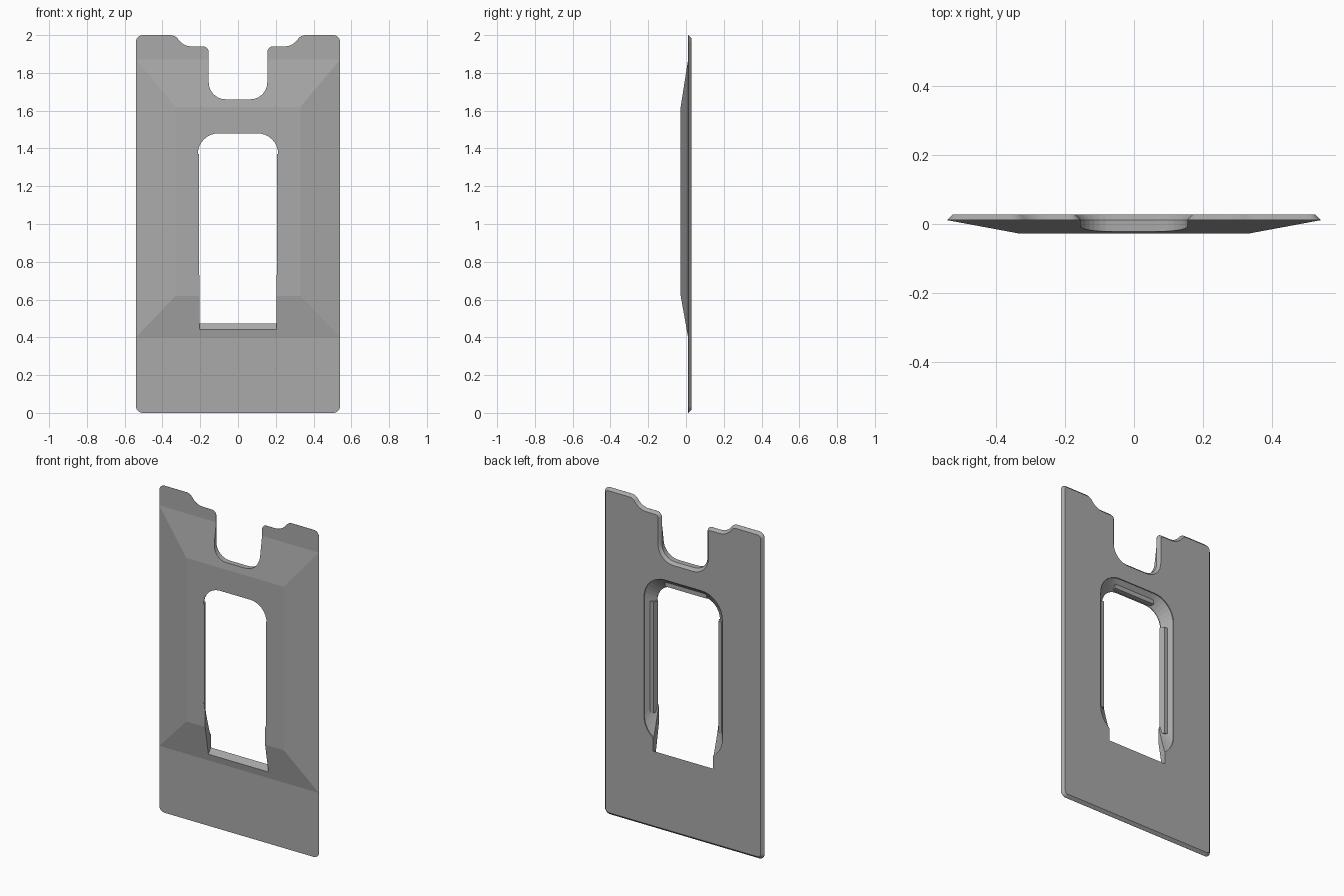
import bpy, bmesh, math
from mathutils import Vector

if "Cube" in bpy.data.objects:
    bpy.data.objects.remove(bpy.data.objects["Cube"], do_unlink=True)

BACK, RIM, FRONT = 0.028, 0.011, -0.028

grey = bpy.data.materials.new("plain grey")
grey.use_nodes = True
grey.diffuse_color = (0.4, 0.4, 0.4, 1)
grey.node_tree.nodes["Principled BSDF"].inputs["Base Color"].default_value = grey.diffuse_color


def fillet(corners, steps=8):
    """Round each (x, z, radius) corner of a closed outline."""
    out = []
    for i, (x, z, r) in enumerate(corners):
        p = Vector((x, z))
        a = (Vector(corners[i - 1][:2]) - p).normalized()
        b = (Vector(corners[(i + 1) % len(corners)][:2]) - p).normalized()
        if r == 0:
            out.append(p)
            continue
        half = a.angle(b) / 2
        centre = p + (a + b).normalized() * (r / math.sin(half))
        start = p + a * (r / math.tan(half)) - centre
        end = p + b * (r / math.tan(half)) - centre
        sweep = math.pi - 2 * half
        for k in range(steps + 1):
            t = k / steps
            out.append(centre + (start * math.sin((1 - t) * sweep)
                                 + end * math.sin(t * sweep)) / math.sin(sweep))
    return out


def inset(loop, d):
    """Move a counter-clockwise outline inwards by d."""
    out = []
    for i, p in enumerate(loop):
        e1 = (p - loop[i - 1]).normalized()
        e2 = (loop[(i + 1) % len(loop)] - p).normalized()
        n1, n2 = Vector((-e1.y, e1.x)), Vector((-e2.y, e2.x))
        out.append(p + (n1 + n2) * (d / (1 + n1.dot(n2))))
    return out


def rect(x0, x1, z0, z1, r=0):
    return fillet([(x0, z0, r), (x1, z0, r), (x1, z1, r), (x0, z1, r)])


def loft(name, rings):
    """Closed solid through (y, outline) rings."""
    bm = bmesh.new()
    loops = [[bm.verts.new((p.x, y, p.y)) for p in ring] for y, ring in rings]
    n = len(loops[0])
    for a, b in zip(loops, loops[1:]):
        for i in range(n):
            j = (i + 1) % n
            bm.faces.new((a[i], a[j], b[j], b[i]))
    bm.faces.new(loops[0])
    bm.faces.new(loops[-1][::-1])
    bmesh.ops.recalc_face_normals(bm, faces=bm.faces)
    mesh = bpy.data.meshes.new(name)
    bm.to_mesh(mesh)
    bm.free()
    mesh.materials.append(grey)
    ob = bpy.data.objects.new(name, mesh)
    bpy.context.collection.objects.link(ob)
    return ob


def boolean(target, cutter, operation):
    mod = target.modifiers.new(operation, "BOOLEAN")
    mod.object, mod.operation, mod.solver = cutter, operation, "EXACT"
    bpy.context.view_layer.objects.active = target
    bpy.ops.object.modifier_apply(modifier=mod.name)
    bpy.data.objects.remove(cutter, do_unlink=True)


# Slab with a raised, sloping front panel
big = rect(-0.7, 0.7, -0.1, 2.1)
plate = loft("face_plate", [
    (BACK, big), (RIM, big),
    (RIM, rect(-0.54, 0.54, 0.4, 1.87)),
    (FRONT, rect(-0.33, 0.33, 0.62, 1.62))])

# Outer outline: rounded corners, stepped top and the notch, chamfered at the back
right_half = [(0.54, 0, 0.035), (0.54, 2, 0.035), (0.335, 2, 0.05),
              (0.285, 1.94, 0.085), (0.155, 1.94, 0.03), (0.155, 1.66, 0.09)]
corners = right_half + [(-x, z, r) for x, z, r in reversed(right_half)]
outline = fillet(corners)
boolean(plate, loft("outline_cutter", [
    (-0.1, outline), (RIM + 0.001, outline),
    (BACK, inset(outline, 0.016)), (0.036, inset(outline, 0.023))]), "INTERSECT")

# Rounded recess widening towards the back
front_hole = rect(-0.213, 0.213, 0.66, 1.48, 0.11)
back_hole = rect(-0.265, 0.265, 0.53, 1.54, 0.14)
boolean(plate, loft("recess_cutter", [
    (-0.1, front_hole), (FRONT + 0.004, front_hole),
    (BACK - 0.006, back_hole), (0.1, back_hole)]), "DIFFERENCE")

# Straight window with a sloping bottom ledge
boolean(plate, loft("window_cutter", [
    (-0.1, rect(-0.203, 0.203, 0.307, 1.3)),
    (0.1, rect(-0.203, 0.203, 0.567, 1.3))]), "DIFFERENCE")

# Retaining bars inside the recess
for side, s in (("left", 1), ("right", -1)):
    loft(side + "_bar", [
        (FRONT + 0.001, rect(*sorted((s * 0.207, s * 0.235)), 0.69, 1.37)),
        (0.002, rect(*sorted((s * 0.22, s * 0.255)), 0.69, 1.37))])
loft("top_bar", [
    (FRONT + 0.001, rect(-0.14, 0.14, 1.482, 1.51)),
    (0.002, rect(-0.14, 0.14, 1.487, 1.53))])
